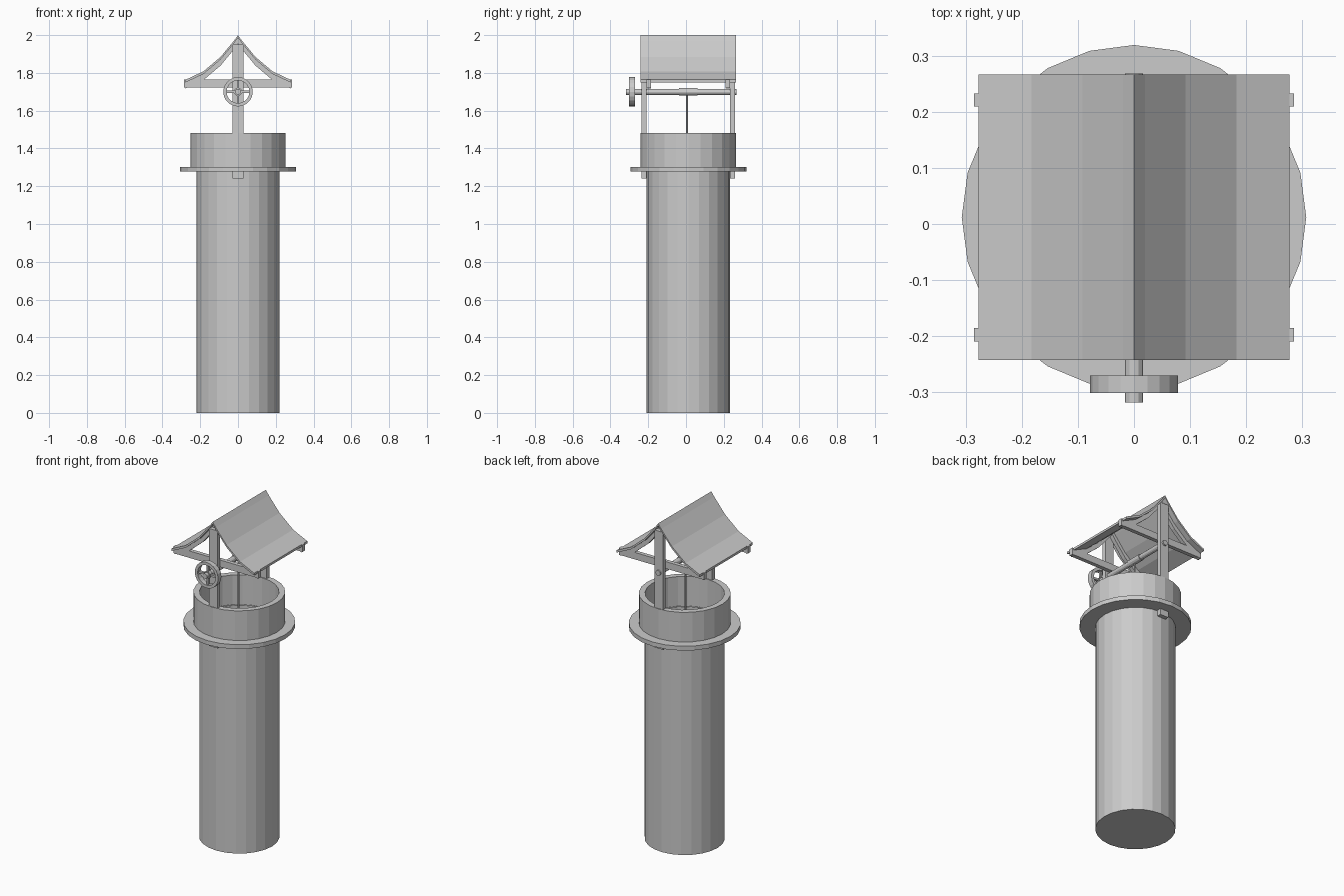
import bpy, bmesh, math
from mathutils import Matrix, Vector

default = bpy.data.objects.get("Cube")
if default:
    bpy.data.objects.remove(default, do_unlink=True)

stone = bpy.data.materials.new("plain grey")
stone.use_nodes = True
GREY = (0.6, 0.6, 0.6, 1)
stone.diffuse_color = GREY
stone.node_tree.nodes["Principled BSDF"].inputs["Base Color"].default_value = GREY

CY = 0.012      # depth of the shaft axis
AXLE_Z = 1.70


def finish(name, bm):
    bmesh.ops.recalc_face_normals(bm, faces=bm.faces)
    mesh = bpy.data.meshes.new(name)
    bm.to_mesh(mesh)
    bm.free()
    mesh.materials.append(stone)
    obj = bpy.data.objects.new(name, mesh)
    bpy.context.collection.objects.link(obj)
    return obj


def lathe(name, profile, sides, closed=False, place=Matrix()):
    """Spin an (radius, height) profile; points on the axis become poles."""
    bm = bmesh.new()
    rings = []
    for r, z in profile:
        if r == 0:
            rings.append([bm.verts.new((0, 0, z))] * sides)
        else:
            rings.append([bm.verts.new((r * math.cos(a), r * math.sin(a), z))
                          for a in (math.tau * i / sides for i in range(sides))])
    pairs = list(zip(rings, rings[1:]))
    if closed:
        pairs.append((rings[-1], rings[0]))
    for low, high in pairs:
        for i in range(sides):
            j = (i + 1) % sides
            corners = dict.fromkeys((low[i], low[j], high[j], high[i]))
            bm.faces.new(list(corners))
    bm.transform(place)
    return finish(name, bm)


def prism(name, outline, y0, y1):
    """Extrude an x-z outline along y."""
    bm = bmesh.new()
    face = bm.faces.new([bm.verts.new((x, y0, z)) for x, z in outline])
    new = bmesh.ops.extrude_face_region(bm, geom=[face])["geom"]
    moved = [v for v in new if isinstance(v, bmesh.types.BMVert)]
    bmesh.ops.translate(bm, verts=moved, vec=(0, y1 - y0, 0))
    return finish(name, bm)


def box(name, x0, x1, y0, y1, z0, z1):
    return prism(name, [(x0, z0), (x1, z0), (x1, z1), (x0, z1)], y0, y1)


def along_y(y):
    return Matrix.Translation((0, y, AXLE_Z)) @ Matrix.Rotation(-math.pi / 2, 4, 'X')


def rod(name, radius, y0, y1, sides):
    length = y1 - y0
    return lathe(name, [(0, 0), (radius, 0), (radius, length), (0, length)],
                 sides, place=along_y(y0))


# Hollow shaft, flange and raised rim
centre = Matrix.Translation((0, CY, 0))
lathe("shaft", [(0, 0), (0.22, 0), (0.22, 1.30), (0.212, 1.30), (0.212, 0.03), (0, 0.03)],
      24, place=centre)
lathe("flange", [(0.215, 1.277), (0.307, 1.277), (0.307, 1.303), (0.215, 1.303)],
      24, closed=True, place=centre)
lathe("rim_wall", [(0.218, 1.29), (0.252, 1.29), (0.252, 1.482), (0.218, 1.482)],
      24, closed=True, place=centre)

# Curved roof: one half profile, mirrored
half = [(0.277, 1.764), (0.183, 1.808), (0.092, 1.885), (0.02, 1.972)]
top = half + [(0, 2.0)] + [(-x, z) for x, z in reversed(half)]


def band(points, upper, lower):
    return ([(x, z - upper) for x, z in points]
            + [(x, z - lower) for x, z in reversed(points)])


prism("roof", band(top, 0, 0.014), CY - 0.254, CY + 0.254)

# Posts, rafters and tie beams at both ends
for side, label in ((-1, "front"), (1, "back")):
    y0, y1 = sorted((CY + side * 0.222, CY + side * 0.247))
    box(label + "_post", -0.028, 0.028, y0, y1, 1.24, 1.95)
    y0, y1 = sorted((CY + side * 0.197, CY + side * 0.221))
    prism(label + "_rafters", band(top, 0.01, 0.046), y0, y1)
    box(label + "_tie_beam", -0.285, 0.285, y0, y1, 1.722, 1.764)

# Winding axle with rope
rod("axle", 0.016, -0.318, 0.268, 12)
rod("rope_coil", 0.02, CY - 0.05, CY + 0.05, 12)
lathe("rope", [(0, 0.6), (0.005, 0.6), (0.005, AXLE_Z), (0, AXLE_Z)], 8,
      place=Matrix.Translation((0, CY - 0.006, 0)))

# Hand wheel: rim, hub and crossed spokes
lathe("wheel_rim", [(0.06, 0), (0.078, 0), (0.078, 0.031), (0.06, 0.031)],
      20, closed=True, place=along_y(-0.301))
rod("wheel_hub", 0.022, -0.297, -0.274, 12)
box("wheel_spoke_across", -0.064, 0.064, -0.293, -0.278, AXLE_Z - 0.006, AXLE_Z + 0.006)
box("wheel_spoke_upright", -0.006, 0.006, -0.293, -0.278, AXLE_Z - 0.064, AXLE_Z + 0.064)
